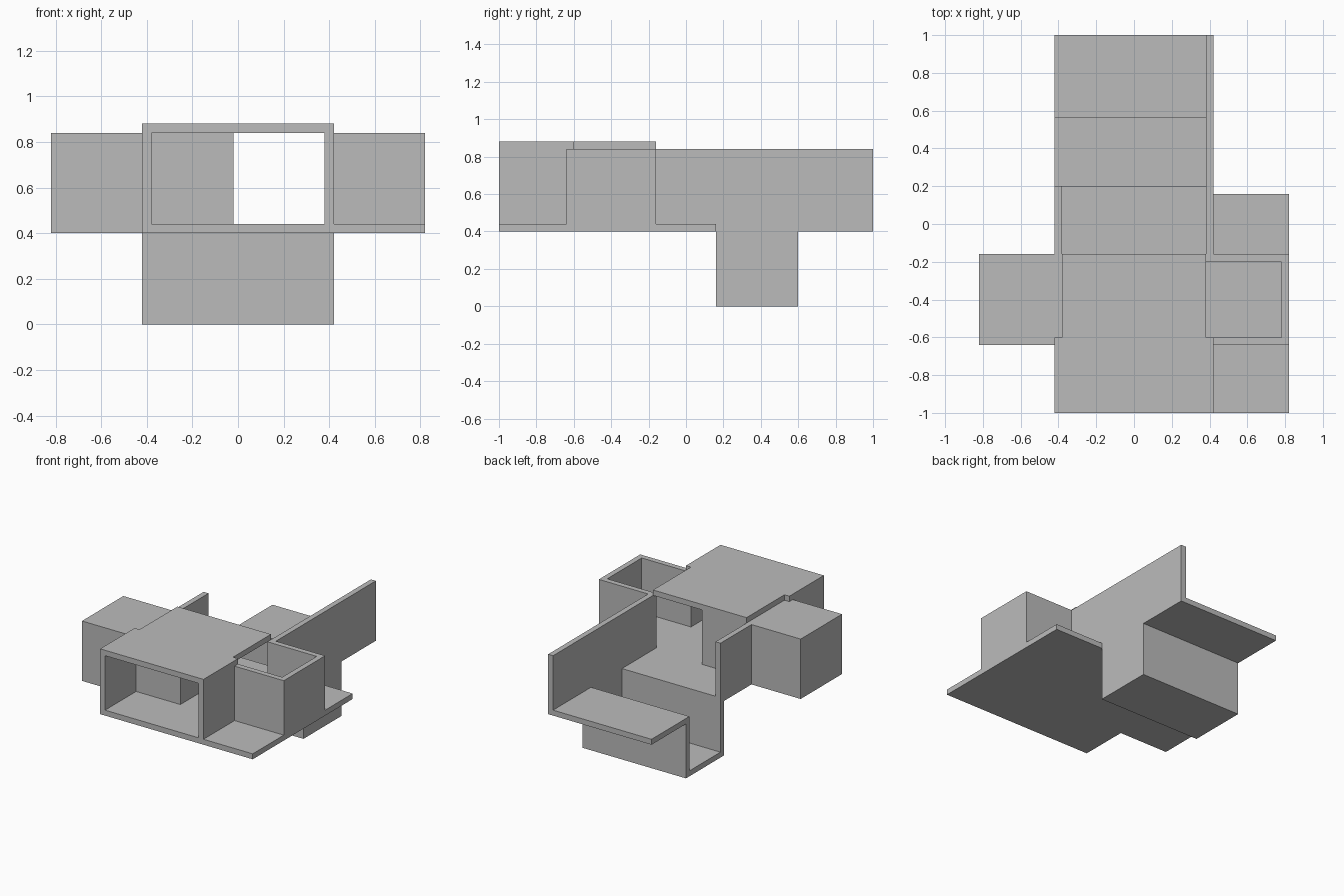
import bpy
import bmesh

if "Cube" in bpy.data.objects:
    bpy.data.objects.remove(bpy.data.objects["Cube"])

grey = bpy.data.materials.new("plain_grey")
grey.diffuse_color = (0.5, 0.5, 0.5, 1)
grey.use_nodes = True
grey.node_tree.nodes["Principled BSDF"].inputs["Base Color"].default_value = grey.diffuse_color

T = 0.04                      # slab and wall thickness
LOW, DECK, TOP = 0.40, 0.44, 0.84


def prism(name, profile, axis, lo, hi):
    """Extrude a closed 2D profile along an axis; profile uses the other two axes in order."""
    def place(p, d):
        c = list(p)
        c.insert("xyz".index(axis), d)
        return c
    bm = bmesh.new()
    face = bm.faces.new([bm.verts.new(place(p, lo)) for p in profile])
    ext = bmesh.ops.extrude_face_region(bm, geom=[face])
    shift = place((0, 0), hi - lo)
    bmesh.ops.translate(bm, vec=shift, verts=[g for g in ext["geom"] if isinstance(g, bmesh.types.BMVert)])
    bmesh.ops.recalc_face_normals(bm, faces=bm.faces)
    mesh = bpy.data.meshes.new(name)
    bm.to_mesh(mesh)
    bm.free()
    mesh.materials.append(grey)
    obj = bpy.data.objects.new(name, mesh)
    bpy.context.collection.objects.link(obj)
    return obj


def rect(a0, a1, b0, b1):
    return [(a0, b0), (a1, b0), (a1, b1), (a0, b1)]


# Folded floor: deck, sunken trough and rear ledge as one strip
underside = [(-1, LOW), (0.16, LOW), (0.16, 0), (0.60, 0), (0.60, LOW), (1, LOW)]
prism("folded_floor", underside + [(1, DECK), (0.56, DECK), (0.56, T), (0.20, T),
                                   (0.20, DECK), (-1, DECK)], "x", -0.42, 0.38)

# Long right wall with a doorway into the open room
prism("right_wall", underside + [(1, TOP), (-0.20, TOP), (-0.20, DECK), (-0.60, DECK),
                                 (-0.60, TOP), (-1, TOP)], "x", 0.38, 0.42)

# Left wall, interrupted by the closed room
prism("left_wall_front", rect(-1, -0.64, DECK, TOP), "x", -0.42, -0.38)
prism("left_wall_rear", rect(-0.16, 0.20, DECK, TOP), "x", -0.42, -0.38)

# Closed room resting on the deck and projecting to the left
prism("closed_room", [(-0.82, LOW), (-0.42, LOW), (-0.42, DECK), (-0.02, DECK),
                      (-0.02, TOP), (-0.82, TOP)], "y", -0.64, -0.16)

# Right terrace and the roofless room standing on it
prism("terrace", rect(0.42, 0.82, -1, 0.16), "z", LOW, DECK)
prism("open_room_walls", [(0.42, -0.64), (0.82, -0.64), (0.82, -0.16), (0.42, -0.16),
                          (0.42, -0.20), (0.78, -0.20), (0.78, -0.60), (0.42, -0.60)],
      "z", DECK, TOP)

# Roof, narrower towards the rear
prism("roof", [(-0.42, -1), (0.42, -1), (0.42, -0.60), (0.38, -0.60), (0.38, -0.16),
               (-0.38, -0.16), (-0.38, -0.60), (-0.42, -0.60)], "z", TOP, TOP + T)
